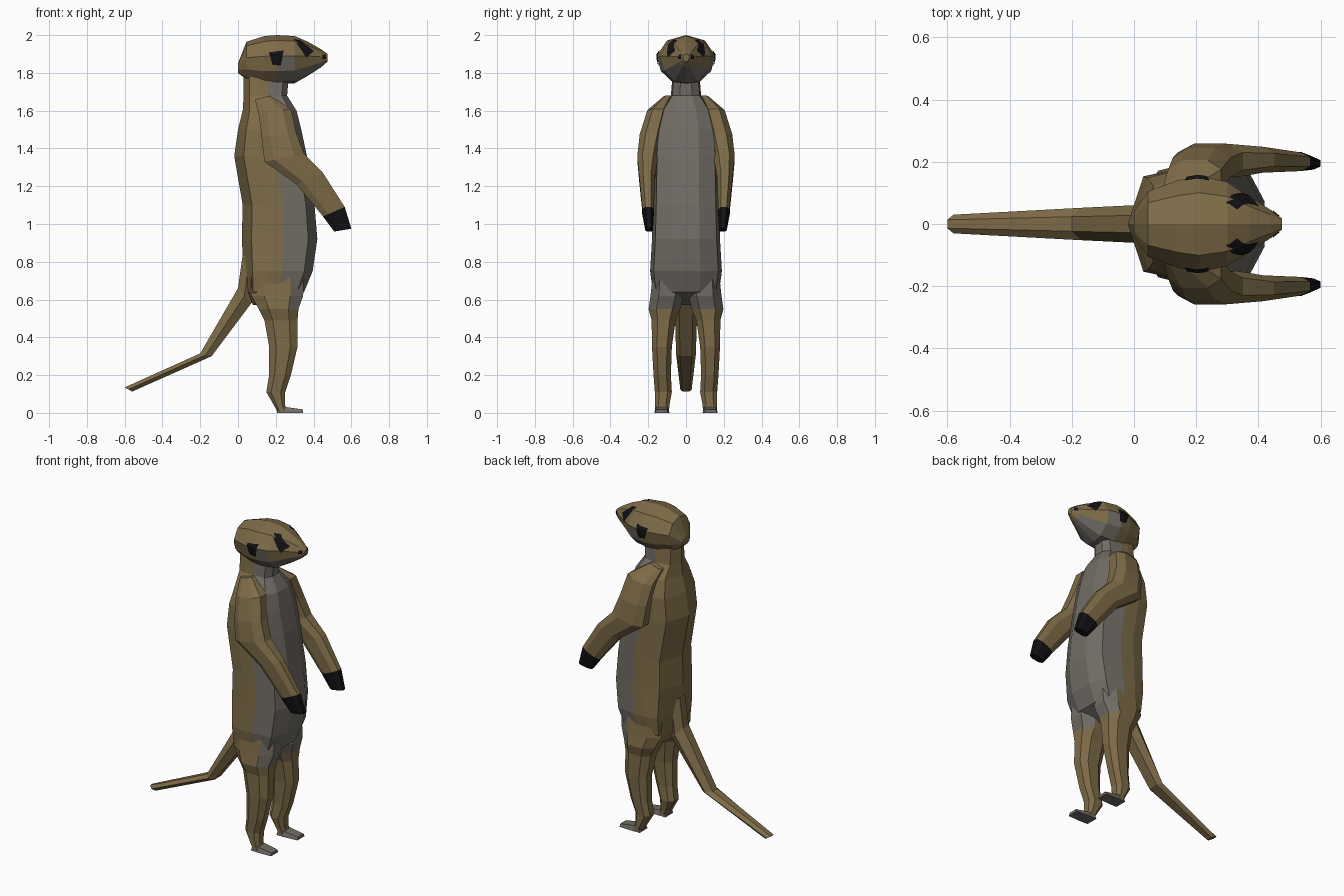
import bpy, bmesh
from mathutils import Vector
from mathutils.bvhtree import BVHTree


def material(name, rgb):
    m = bpy.data.materials.new(name)
    m.diffuse_color = (*rgb, 1)
    return m


MATS = [material("brown_fur", (0.21, 0.15, 0.065)),
        material("grey_fur", (0.165, 0.15, 0.13)),
        material("black", (0.006, 0.006, 0.008))]


def finish(name, bm, mirror):
    me = bpy.data.meshes.new(name)
    bm.to_mesh(me)
    for m in MATS:
        me.materials.append(m)
    ob = bpy.data.objects.new(name, me)
    bpy.context.collection.objects.link(ob)
    if mirror:
        mod = ob.modifiers.new("mirror", 'MIRROR')
        mod.use_axis = (False, True, False)
    return ob


def loft(name, sections, profile, colour=lambda c: 0, mirror=False):
    """Section = edge (xa, za)-(xb, zb) seen from the side, plus y range.
    Profile point = (position along the edge 0..1, across -1..1)."""
    bm = bmesh.new()
    rings = []
    for xa, za, xb, zb, y0, y1 in sections:
        mid, half = (y0 + y1) / 2, (y1 - y0) / 2
        rings.append([bm.verts.new((xa + (xb - xa) * s, mid + half * t, za + (zb - za) * s))
                      for s, t in profile])
    n = len(profile)
    for a, b in zip(rings, rings[1:]):
        for i in range(n):
            j = (i + 1) % n
            bm.faces.new((a[i], a[j], b[j], b[i]))
    bm.faces.new(rings[0])
    bm.faces.new(rings[-1])
    bmesh.ops.recalc_face_normals(bm, faces=bm.faces)
    for f in bm.faces:
        f.material_index = colour(f.calc_center_median())
    finish(name, bm, mirror)
    return bm


def both(half):
    """Mirror a half profile whose end points may lie on the centre line."""
    return half + [(s, -t) for s, t in reversed(half) if t > 0]


LIMB = both([(0, 0.5), (0.25, 1), (0.75, 1), (1, 0.5)])

# torso and neck, bottom to top: z, back x, front x, half width
torso = [(0.57, 0.08, 0.20, 0.10), (0.64, 0.04, 0.35, 0.175), (0.75, 0.03, 0.395, 0.19),
         (0.92, 0.02, 0.42, 0.18), (1.10, 0.025, 0.405, 0.175), (1.36, -0.02, 0.365, 0.17),
         (1.50, 0.0, 0.335, 0.165), (1.60, 0.025, 0.31, 0.135), (1.68, 0.03, 0.26, 0.08),
         (1.80, 0.03, 0.27, 0.07)]
body_profile = both([(0, 0), (0.13, 0.9), (0.33, 1), (0.56, 1), (0.88, 0.9), (1, 0.4)])
loft("torso", [(b, z, f, z, -w, w) for z, b, f, w in torso], body_profile,
     lambda c: int(c.x > (0.22 if c.z < 1.55 else 0.19)))

# head, back to nose: x, bottom z, top z, half width
head = [(0.0, 1.80, 1.85, 0.04), (0.045, 1.765, 1.965, 0.105), (0.14, 1.74, 1.995, 0.14),
        (0.21, 1.74, 2.0, 0.155), (0.30, 1.745, 1.995, 0.135), (0.37, 1.785, 1.965, 0.088),
        (0.44, 1.83, 1.925, 0.045), (0.475, 1.86, 1.90, 0.018)]
head_profile = both([(0, 0), (0.04, 0.45), (0.27, 0.86), (0.58, 1), (0.89, 0.65), (1, 0)])
head_bm = loft("head", [(x, b, x, t, -w, w) for x, b, t, w in head], head_profile,
               lambda c: int(0.2 < c.x < 0.45 and c.z < 1.855))
tree = BVHTree.FromBMesh(head_bm)


def patch(name, corners, lift=0.004, n=4):
    """Dark marking: a small grid thrown sideways onto the head, one each side."""
    a, b, c, d = [Vector((x, 1, z)) for x, z in corners]
    bm = bmesh.new()
    grid = []
    for i in range(n + 1):
        row = []
        for j in range(n + 1):
            u, v = i / n, j / n
            p = a.lerp(b, u).lerp(d.lerp(c, u), v)
            hit, normal, _, _ = tree.ray_cast(p, Vector((0, -1, 0)))
            row.append(bm.verts.new(hit + normal * lift if hit else (p.x, 0.02, p.z)))
        grid.append(row)
    for i in range(n):
        for j in range(n):
            f = bm.faces.new((grid[i][j], grid[i + 1][j], grid[i + 1][j + 1], grid[i][j + 1]))
            f.material_index = 2
    bmesh.ops.recalc_face_normals(bm, faces=bm.faces)
    finish(name, bm, True)


patch("ear", [(0.165, 1.905), (0.24, 1.915), (0.225, 1.84), (0.185, 1.845)], 0.007)
patch("eye_patch", [(0.295, 1.975), (0.33, 1.968), (0.40, 1.915), (0.36, 1.88)])
patch("nostril", [(0.445, 1.895), (0.465, 1.895), (0.465, 1.875), (0.445, 1.875)], 0.003, 2)

# arm: shoulder, elbow, wrist
loft("arm", [(0.09, 1.66, 0.17, 1.68, 0.07, 0.12), (0.11, 1.58, 0.28, 1.61, 0.09, 0.205),
             (0.125, 1.46, 0.31, 1.48, 0.12, 0.245), (0.14, 1.33, 0.35, 1.37, 0.145, 0.258),
             (0.31, 1.21, 0.45, 1.27, 0.165, 0.248), (0.45, 1.04, 0.565, 1.09, 0.17, 0.23)],
     LIMB, mirror=True)
loft("hand", [(0.45, 1.04, 0.565, 1.09, 0.17, 0.232), (0.51, 0.96, 0.60, 0.975, 0.175, 0.215)],
     LIMB, lambda c: 2, True)

# leg, top to bottom: z, back x, front x, inner y, outer y
leg = [(0.74, 0.07, 0.35, 0.02, 0.175), (0.62, 0.07, 0.345, 0.012, 0.188),
       (0.55, 0.11, 0.32, 0.03, 0.198), (0.49, 0.14, 0.315, 0.055, 0.182),
       (0.35, 0.165, 0.315, 0.075, 0.18), (0.20, 0.165, 0.28, 0.08, 0.172),
       (0.11, 0.15, 0.25, 0.075, 0.165), (0.04, 0.19, 0.25, 0.088, 0.165),
       (0.005, 0.21, 0.26, 0.09, 0.165)]
loft("leg", [(b, z, f, z, y0, y1) for z, b, f, y0, y1 in leg], LIMB,
     lambda c: int(c.x > 0.25 and c.z > 0.53), True)
loft("foot", [(0.205, 0, 0.215, 0.04, 0.088, 0.166), (0.26, 0, 0.26, 0.03, 0.088, 0.168),
              (0.345, 0, 0.345, 0.018, 0.095, 0.165)],
     [(0, -1), (0, 1), (1, 0.8), (1, -0.8)], lambda c: 1, True)

# tail, lower edge then upper edge
loft("tail", [(0.09, 0.80, 0.025, 0.84, -0.06, 0.06), (0.07, 0.58, 0.0, 0.66, -0.062, 0.062),
              (-0.14, 0.30, -0.20, 0.315, -0.052, 0.052), (-0.56, 0.113, -0.60, 0.135, -0.03, 0.03)],
     both([(0, 0.6), (0.5, 1), (1, 0.45)]))
